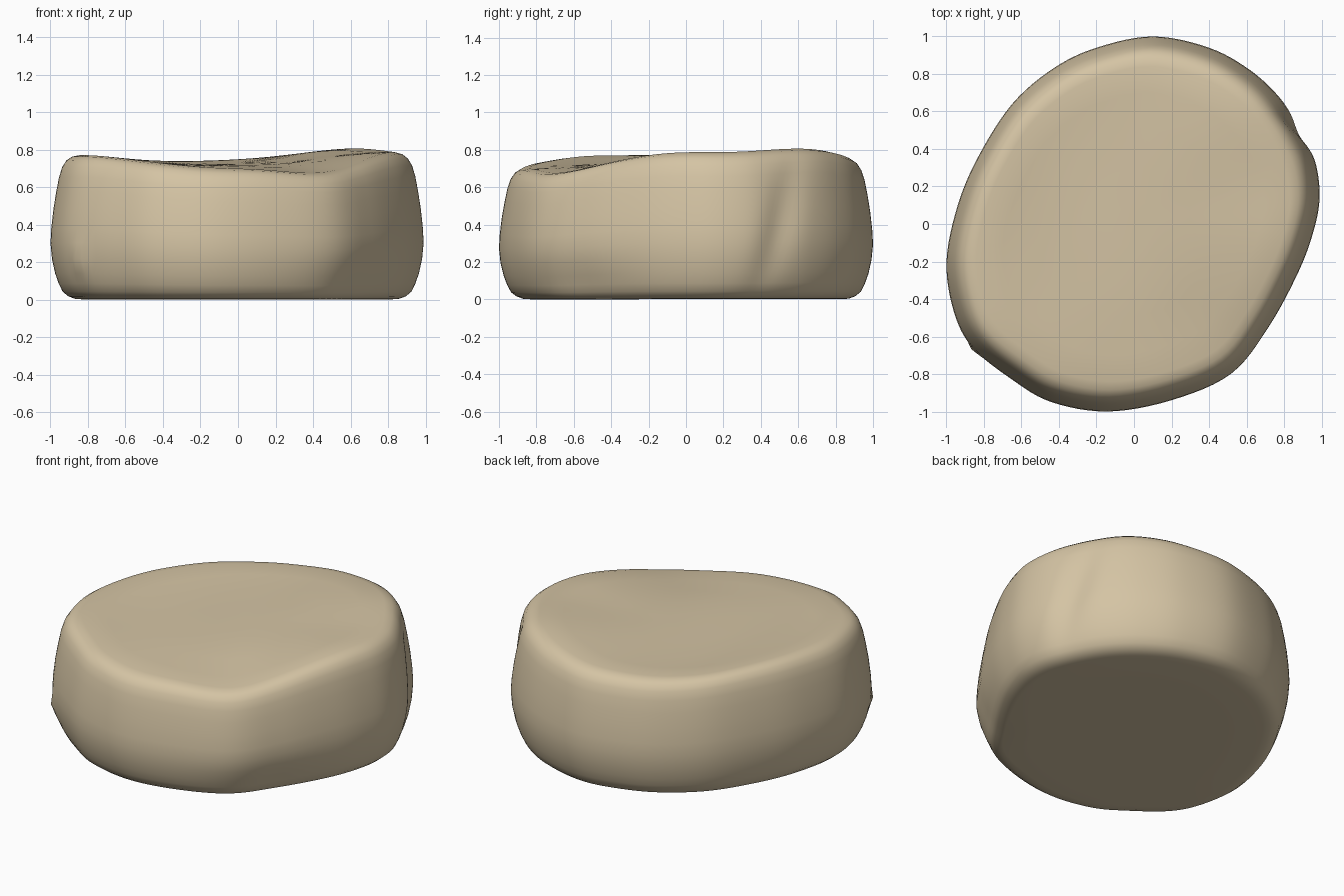
import bpy, bmesh, math
from mathutils import Vector

cube = bpy.data.objects.get("Cube")
if cube:
    bpy.data.objects.remove(cube, do_unlink=True)

# Single warm clay colour
clay = bpy.data.materials.new("warm_tan")
clay.use_nodes = True
colour = (0.66, 0.55, 0.37, 1)
clay.diffuse_color = colour
shader = clay.node_tree.nodes["Principled BSDF"]
shader.inputs["Base Color"].default_value = colour
shader.inputs["Roughness"].default_value = 0.9

# Widest outline, counter-clockwise
OUTLINE = [Vector(p) for p in (
    (.99, .15), (.965, .34), (.89, .5), (.78, .67), (.62, .82), (.4, .94),
    (.1, 1), (-.2, .94), (-.43, .83), (-.65, .64), (-.83, .36), (-.94, .1),
    (-1, -.2), (-.96, -.47), (-.86, -.66), (-.65, -.83), (-.44, -.95),
    (-.14, -1), (.2, -.94), (.52, -.8), (.72, -.55), (.88, -.25), (.96, -.03))]

# Side profile: scale of the outline, share of the local height
PROFILE = [(.3, .012), (.6, .012), (.83, .012), (.87, .016), (.905, .033),
           (.935, .065), (.956, .12), (.975, .19), (.992, .29), (1, .4),
           (.996, .5), (.985, .63), (.97, .75), (.955, .85), (.938, .92),
           (.915, .965), (.885, .99), (.84, 1), (.7, .99), (.5, .982),
           (.3, .98), (.12, .98)]

STEPS = 6


def smooth_loop(points):
    """Closed Catmull-Rom curve through the points."""
    loop = []
    for i in range(len(points)):
        a, b, c, d = (points[(i + k) % len(points)] for k in (-1, 0, 1, 2))
        for s in range(STEPS):
            t = s / STEPS
            loop.append(.5 * (2 * b + (c - a) * t + (2 * a - 5 * b + 4 * c - d) * t * t
                              + (3 * b - a - 3 * c + d) * t ** 3))
    return loop


def bump(distance, width):
    return math.exp(-(distance / width) ** 2)


def top_height(x, y):
    """Wavy top: raised at the back left, sagging at the front."""
    def spot(cx, cy, width):
        return bump(math.hypot(x - cx, y - cy), width)
    return (.743 + .036 * bump(x + .85, .3) + .07 * spot(.6, .6, .5)
            + .04 * spot(.75, -.05, .35) - .035 * spot(-.1, -1, .35)
            - .06 * spot(.45, -.75, .35))


def side_push(x, y, z):
    """Soft dents and a small nub in the wall."""
    angle = math.atan2(y, x)
    groove = .022 * bump(angle - .52 - .35 * (z - .4), .09) * bump(z - .4, .35)
    undercut = .035 * bump(angle + .75, .4) * bump(z - .08, .13)
    nub = .02 * bump(angle + 2.48, .05) * bump(z - .21, .06)
    return 1 - groove - undercut + nub


# Body: rings of the outline, lofted from underside to top
bm = bmesh.new()
loop = smooth_loop(OUTLINE)
rings = []
for scale, share in PROFILE:
    ring = []
    for p in loop:
        x, y = p * scale
        z = share * top_height(x, y)
        push = side_push(x, y, z) if scale > .83 else 1
        ring.append(bm.verts.new((x * push, y * push, z)))
    rings.append(ring)

count = len(loop)
for low, high in zip(rings, rings[1:]):
    for i in range(count):
        j = (i + 1) % count
        bm.faces.new((low[i], low[j], high[j], high[i]))
bm.faces.new(rings[0][::-1])
bm.faces.new(rings[-1])

# Rest the underside on the ground
lowest = min(v.co.z for v in bm.verts)
for v in bm.verts:
    v.co.z -= lowest

mesh = bpy.data.meshes.new("round_slab")
bm.to_mesh(mesh)
bm.free()
mesh.materials.append(clay)
slab = bpy.data.objects.new("round_slab", mesh)
bpy.context.collection.objects.link(slab)
bpy.context.view_layer.objects.active = slab
slab.select_set(True)
bpy.ops.object.shade_smooth()
